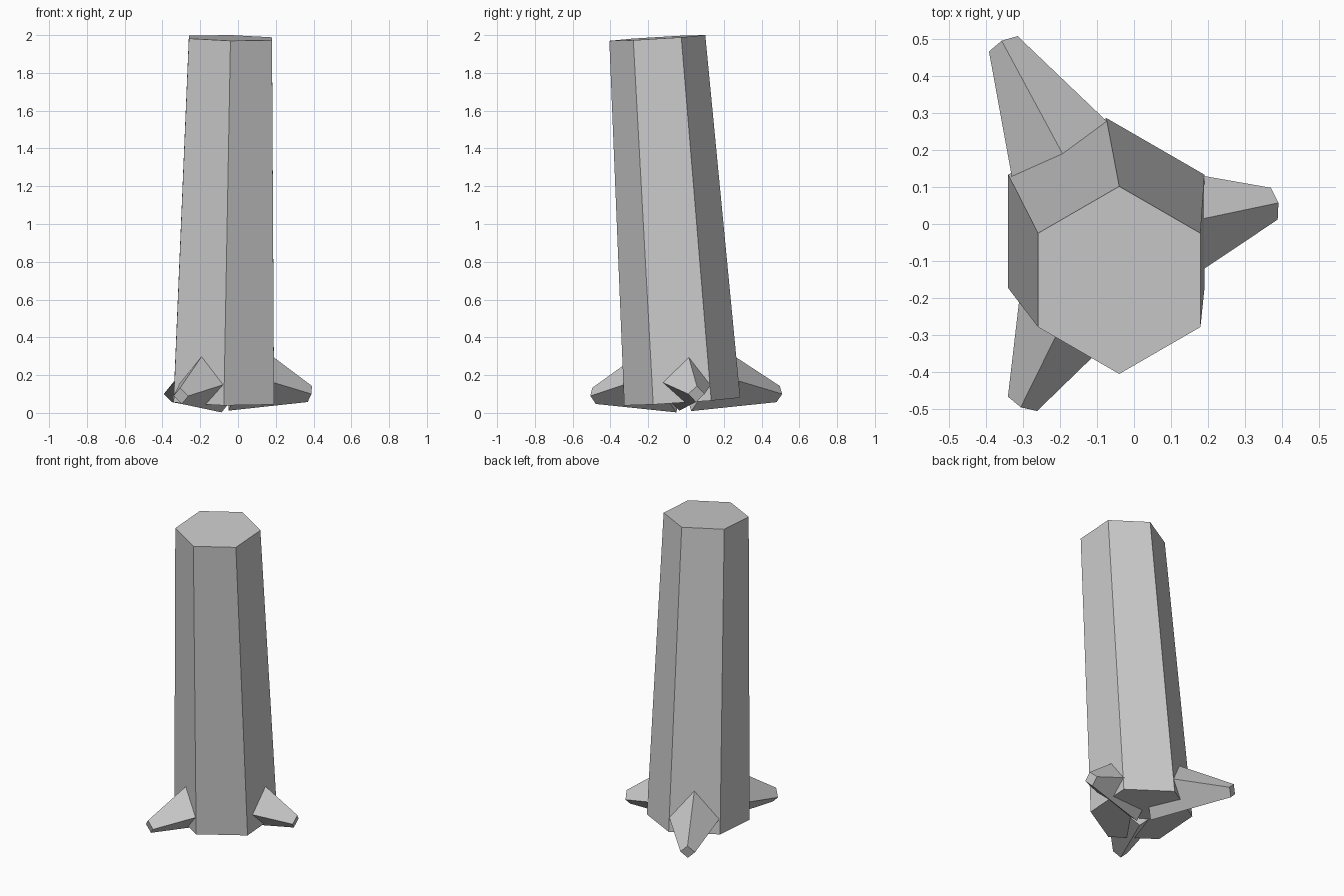
import bpy
import bmesh
from math import cos, sin, pi
from mathutils import Vector

cube = bpy.data.objects.get("Cube")
if cube:
    bpy.data.objects.remove(cube, do_unlink=True)

grey = bpy.data.materials.new("plain grey")
grey.use_nodes = True
grey.diffuse_color = (0.6, 0.6, 0.6, 1)
grey.node_tree.nodes["Principled BSDF"].inputs["Base Color"].default_value = (0.6, 0.6, 0.6, 1)


def loft(name, lower, upper):
    """Closed flat-faced solid between two matching rings of points."""
    bm = bmesh.new()
    a = [bm.verts.new(p) for p in lower]
    b = [bm.verts.new(p) for p in upper]
    n = len(a)
    for i in range(n):
        j = (i + 1) % n
        bm.faces.new((a[i], a[j], b[j], b[i]))
    bm.faces.new(a[::-1])
    bm.faces.new(b)
    bmesh.ops.recalc_face_normals(bm, faces=bm.faces)
    mesh = bpy.data.meshes.new(name)
    bm.to_mesh(mesh)
    bm.free()
    mesh.materials.append(grey)
    obj = bpy.data.objects.new(name, mesh)
    bpy.context.collection.objects.link(obj)
    return obj


def hexagon(centre, radius, slope_x, slope_y):
    """Six-sided ring with a corner toward +y, on a slightly tilted plane."""
    ring = []
    for i in range(6):
        angle = pi / 2 + i * pi / 3
        x, y = radius * cos(angle), radius * sin(angle)
        ring.append(Vector(centre) + Vector((x, y, slope_x * x + slope_y * y)))
    return ring


def diamond(centre, axis, radius):
    """Four-cornered ring across the axis, one corner pointing up."""
    side = axis.cross(Vector((0, 0, 1))).normalized()
    up = side.cross(axis).normalized()
    return [centre + radius * d for d in (up, side, -up, -side)]


# leaning, tapered trunk
loft("trunk",
     hexagon((-0.075, -0.02, 0.06), 0.307, -0.02, 0.067),
     hexagon((-0.04, -0.152, 1.985), 0.254, -0.02, 0.06))

# roots: inner centre, outer centre
roots = {
    "left_root": ((0.0, -0.025, 0.205), (0.38, 0.055, 0.10)),
    "front_right_root": ((-0.108, -0.094, 0.197), (-0.302, -0.487, 0.09)),
    "back_right_root": ((-0.126, 0.065, 0.205), (-0.354, 0.488, 0.10)),
}
for name, (inner, outer) in roots.items():
    inner, outer = Vector(inner), Vector(outer)
    axis = (outer - inner).normalized()
    loft(name, diamond(inner, axis, 0.2), diamond(outer, axis, 0.044))
